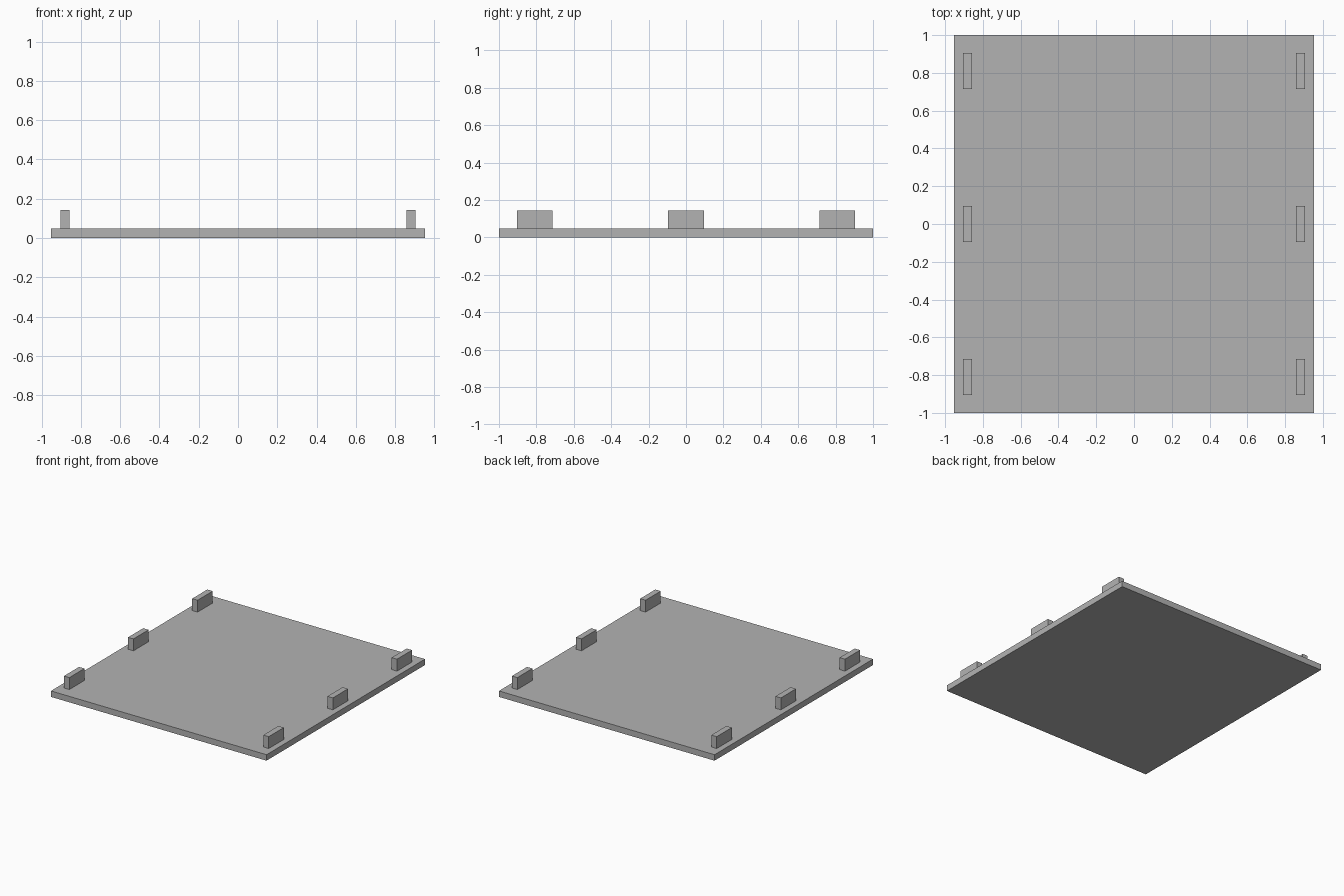
import bpy

default_cube = bpy.data.objects.get("Cube")
if default_cube:
    bpy.data.objects.remove(default_cube, do_unlink=True)

# Single plain grey
GREY = (0.45, 0.45, 0.45, 1)
grey = bpy.data.materials.new("plain_grey")
grey.use_nodes = True
grey.diffuse_color = GREY
grey.node_tree.nodes["Principled BSDF"].inputs["Base Color"].default_value = GREY


def box(name, size, centre):
    bpy.ops.mesh.primitive_cube_add(size=1, location=centre)
    obj = bpy.context.object
    obj.name = name
    obj.scale = size
    bpy.ops.object.transform_apply(location=False, rotation=False, scale=True)
    obj.data.materials.append(grey)
    return obj


UNIT = 2 / 21            # the plate is 20 by 21 units
THICK = UNIT / 2         # plate and tab thickness

# Flat base plate
box("base_plate", (20 * UNIT, 21 * UNIT, THICK), (0, 0, THICK / 2))

# Three upright tabs along each long edge
for side, x in (("right", -1), ("left", 1)):
    for place, y in (("front", -1), ("middle", 0), ("back", 1)):
        box(f"{side}_{place}_tab", (THICK, 2 * UNIT, UNIT),
            (x * 9.25 * UNIT, y * 8.5 * UNIT, THICK + UNIT / 2))
